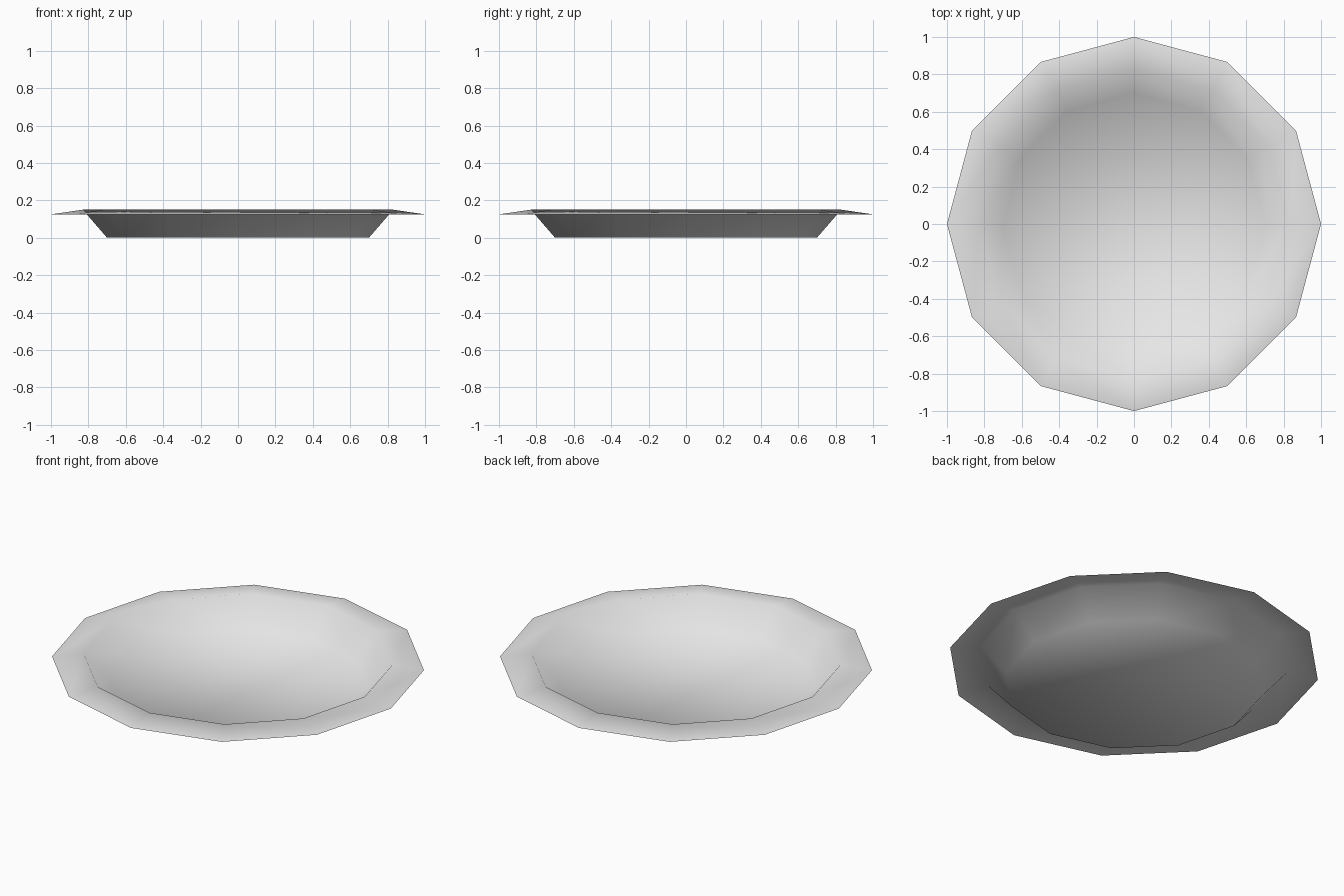
import bpy
import bmesh
from math import cos, sin, tau

cube = bpy.data.objects.get("Cube")
if cube:
    bpy.data.objects.remove(cube, do_unlink=True)

SIDES = 12
# Radius and height of each ring: base, crest of the wall, outer lip
PROFILE = [(0.70, 0.0), (0.83, 0.15), (1.0, 0.125)]

# Plain ceramic colour
ceramic = bpy.data.materials.new("light grey ceramic")
ceramic.use_nodes = True
colour = (0.8, 0.8, 0.8, 1.0)
ceramic.diffuse_color = colour
ceramic.node_tree.nodes["Principled BSDF"].inputs["Base Color"].default_value = colour

# Plate: a thin single-sheet dish with a flat base, sloped wall and drooping rim
bm = bmesh.new()
rings = [
    [bm.verts.new((r * cos(tau * i / SIDES), r * sin(tau * i / SIDES), z))
     for i in range(SIDES)]
    for r, z in PROFILE
]
bm.faces.new(rings[0])
for inner, outer in zip(rings, rings[1:]):
    for i in range(SIDES):
        j = (i + 1) % SIDES
        bm.faces.new((inner[i], outer[i], outer[j], inner[j]))
for face in bm.faces:
    face.smooth = True

mesh = bpy.data.meshes.new("plate")
bm.to_mesh(mesh)
bm.free()
mesh.materials.append(ceramic)
plate = bpy.data.objects.new("plate", mesh)
bpy.context.collection.objects.link(plate)
